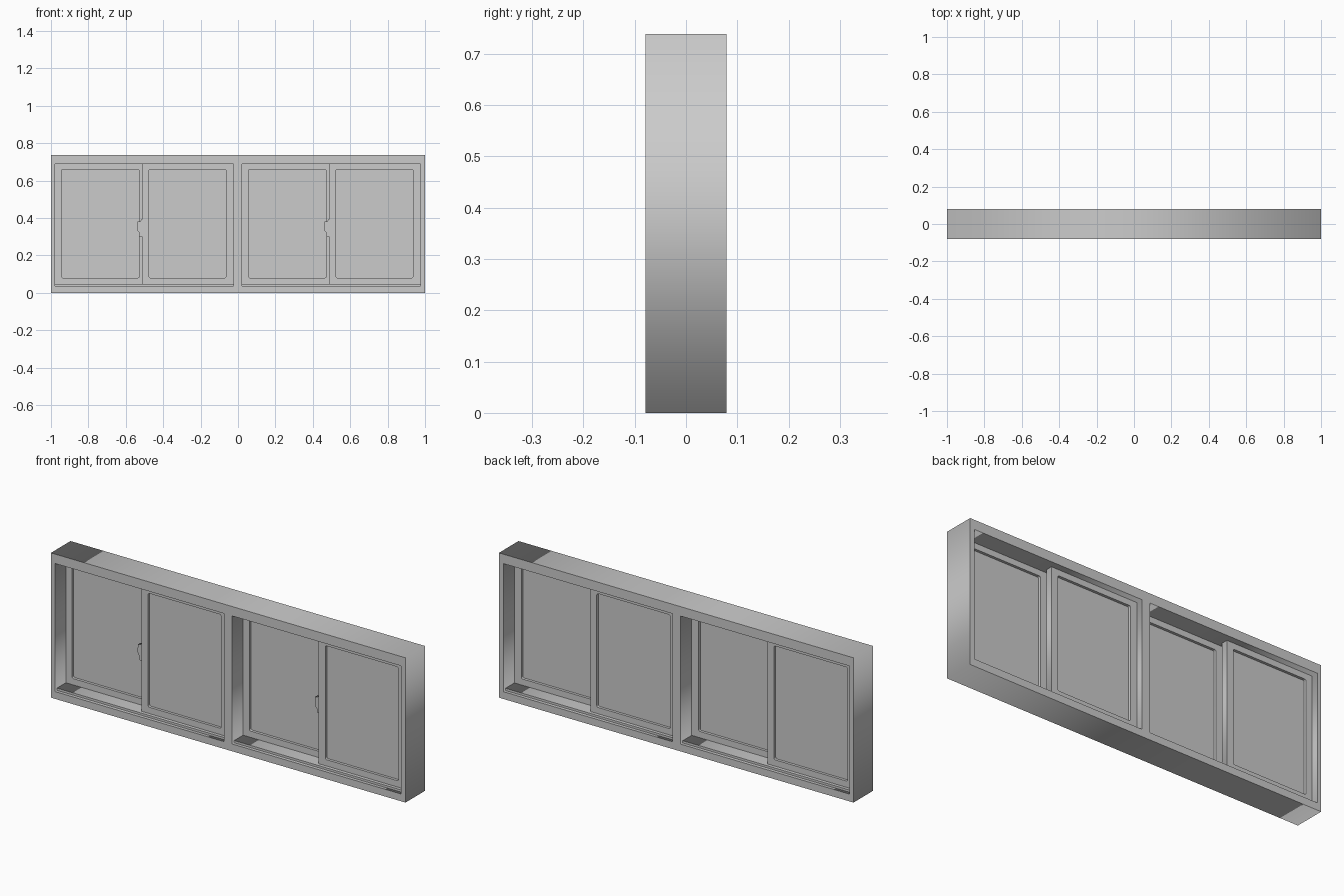
import bpy
from math import pi, cos, sin

if "Cube" in bpy.data.objects:
    bpy.data.objects.remove(bpy.data.objects["Cube"])

X_L, X_R = -0.978, -0.025      # left opening; the right one is shifted by 1.0
Z_B, Z_T = 0.037, 0.69
SILL = 0.048


def rect(x0, x1, z0, z1, r=0.0):
    """Rectangle outline, optionally with rounded corners."""
    if not r:
        return [(x0, z0), (x1, z0), (x1, z1), (x0, z1)]
    pts = []
    for i, (cx, cz) in enumerate([(x1 - r, z1 - r), (x0 + r, z1 - r),
                                  (x0 + r, z0 + r), (x1 - r, z0 + r)]):
        for k in range(4):
            a = (i + k / 3) * pi / 2
            pts.append((cx + r * cos(a), cz + r * sin(a)))
    return pts


def plate(name, outlines, y0, y1):
    """Fill x-z outlines (later ones are holes) and extrude from y0 to y1."""
    cu = bpy.data.curves.new(name, 'CURVE')
    cu.dimensions = '2D'
    cu.fill_mode = 'BOTH'
    cu.extrude = (y1 - y0) / 2
    for pts in outlines:
        sp = cu.splines.new('POLY')
        sp.points.add(len(pts) - 1)
        for p, (x, z) in zip(sp.points, pts):
            p.co = (x, z, 0, 1)
        sp.use_cyclic_u = True
    ob = bpy.data.objects.new(name, cu)
    bpy.context.collection.objects.link(ob)
    ob.rotation_euler.x = pi / 2
    ob.location.y = (y0 + y1) / 2
    bpy.ops.object.select_all(action='DESELECT')
    ob.select_set(True)
    bpy.context.view_layer.objects.active = ob
    bpy.ops.object.convert(target='MESH')
    return bpy.context.object


def sash(name, x0, x1, gx0, gx1, y0, y1):
    """Sliding panel: rim with rounded opening and a recessed pane."""
    hole = rect(gx0, gx1, 0.08, 0.66, 0.008)
    plate(name + "_rim", [rect(x0, x1, SILL, Z_T), hole], y0, y1)
    mid = (y0 + y1) / 2
    plate(name + "_pane", [rect(gx0 - 0.004, gx1 + 0.004, 0.076, 0.664)],
          mid - 0.004, mid + 0.004)


# Outer frame with two openings
plate("outer_frame", [rect(-1, 1, 0, 0.738),
                      rect(X_L, X_R, Z_B, Z_T),
                      rect(X_L + 1, X_R + 1, Z_B, Z_T)], -0.079, 0.079)

for side, dx in (("left", 0.0), ("right", 1.0)):
    # Raised track along the bottom of the opening
    plate(side + "_track", [rect(X_L + dx, X_R + dx, Z_B, SILL)], -0.062, 0.062)
    # Rear and front sliding sashes
    sash(side + "_rear_sash", X_L + dx, -0.492 + dx,
         -0.943 + dx, -0.528 + dx, 0.010, 0.045)
    sash(side + "_front_sash", -0.514 + dx, X_R + dx,
         -0.476 + dx, -0.064 + dx, -0.045, -0.010)
    # Latch on the free edge of the front sash
    latch = [(-0.513, 0.302), (-0.528, 0.302), (-0.528, 0.322), (-0.536, 0.330),
             (-0.540, 0.342), (-0.538, 0.380), (-0.522, 0.382), (-0.518, 0.393),
             (-0.513, 0.393)]
    plate(side + "_latch", [[(x + dx, z) for x, z in latch]], -0.038, -0.018)
